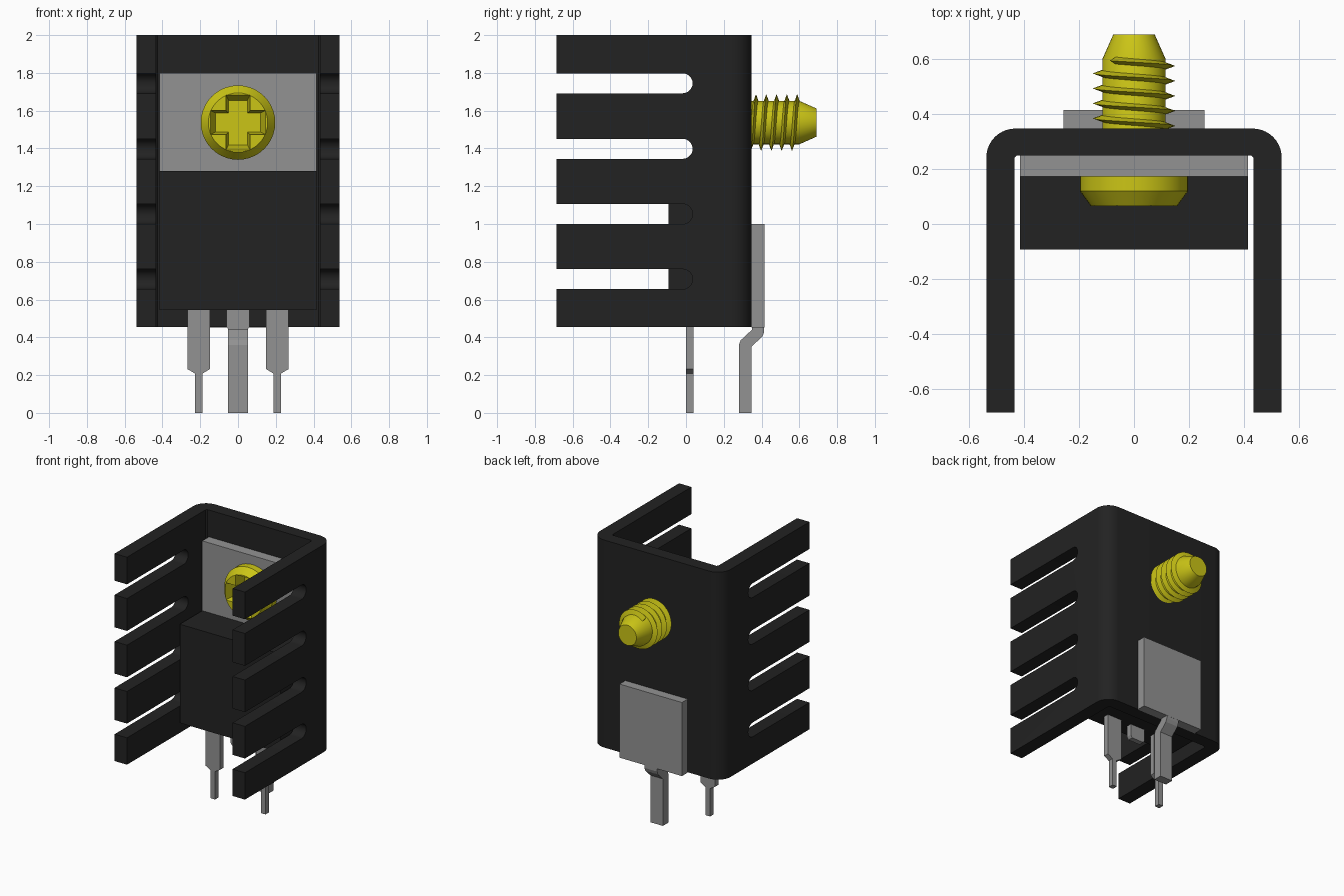
import bpy, bmesh, math
from mathutils import Vector

if "Cube" in bpy.data.objects:
    bpy.data.objects.remove(bpy.data.objects["Cube"], do_unlink=True)


def material(name, rgb):
    m = bpy.data.materials.new(name)
    m.use_nodes = True
    m.diffuse_color = (*rgb, 1)
    m.node_tree.nodes["Principled BSDF"].inputs["Base Color"].default_value = (*rgb, 1)
    return m


BLACK = material("black", (0.016, 0.016, 0.016))
GREY = material("grey metal", (0.29, 0.29, 0.29))
YELLOW = material("yellow metal", (0.6, 0.56, 0.008))


def place(axis, u, v, w):
    return {"x": Vector((w, u, v)), "y": Vector((u, w, v)), "z": Vector((u, v, w))}[axis]


def add_prism(bm, axis, pts, a, b, end_pts=None):
    """Extrude a 2D outline along an axis, optionally to a different end outline."""
    lo = [bm.verts.new(place(axis, u, v, a)) for u, v in pts]
    hi = [bm.verts.new(place(axis, u, v, b)) for u, v in (end_pts or pts)]
    n = len(pts)
    bm.faces.new(lo)
    bm.faces.new(hi[::-1])
    for i in range(n):
        j = (i + 1) % n
        bm.faces.new((lo[i], hi[i], hi[j], lo[j]))


def finish(bm, name, mat, smooth=False):
    bmesh.ops.recalc_face_normals(bm, faces=bm.faces[:])
    me = bpy.data.meshes.new(name)
    bm.to_mesh(me)
    bm.free()
    ob = bpy.data.objects.new(name, me)
    bpy.context.collection.objects.link(ob)
    me.materials.append(mat)
    if smooth:
        activate(ob)
        bpy.ops.object.shade_smooth_by_angle(angle=math.radians(30))
    return ob


def activate(ob):
    bpy.ops.object.select_all(action="DESELECT")
    ob.select_set(True)
    bpy.context.view_layer.objects.active = ob


def prism(name, mat, axis, pts, a, b, smooth=False):
    bm = bmesh.new()
    add_prism(bm, axis, pts, a, b)
    return finish(bm, name, mat, smooth)


def box(name, mat, x, y, z):
    return prism(name, mat, "z", [(x[0], y[0]), (x[1], y[0]), (x[1], y[1]), (x[0], y[1])], *z)


def cut(ob, cutter):
    cutter.hide_render = True
    mod = ob.modifiers.new("cut", "BOOLEAN")
    mod.operation = "DIFFERENCE"
    mod.solver = "EXACT"
    mod.object = cutter
    activate(ob)
    bpy.ops.object.modifier_apply(modifier=mod.name)
    bpy.data.objects.remove(cutter, do_unlink=True)
    bpy.ops.object.shade_smooth_by_angle(angle=math.radians(30))


def arc(cx, cy, r, a0, a1, n):
    angles = [math.radians(a0 + (a1 - a0) * i / n) for i in range(n + 1)]
    return [(cx + r * math.cos(a), cy + r * math.sin(a)) for a in angles]


# Heat sink: U channel with rounded outer corners
W, T, FRONT, BACK, R = 0.537, 0.102, -0.685, 0.347, 0.105
half = [(W - T, FRONT), (W, FRONT)] + arc(W - R, BACK - R, R, 0, 90, 10)
inner = [(W - T, BACK - 0.097 - 0.01), (W - T - 0.01, BACK - 0.097)]
outline = half + [(-x, y) for x, y in half[::-1]]
outline += [(-x, y) for x, y in inner] + inner[::-1]
heat_sink = prism("heat_sink", BLACK, "z", outline, 0.455, 2.0)

# Round-ended slots that split both walls into fins
bm = bmesh.new()
for zc in (0.708, 1.053, 1.398, 1.745):
    r = 0.053
    slot = [(-1, zc - r)] + arc(-0.018, zc, r, -90, 90, 14) + [(-1, zc + r)]
    add_prism(bm, "x", slot, -1, 1)
cut(heat_sink, finish(bm, "slot_cutter", BLACK))

# Transistor package
box("package_body", BLACK, (-0.415, 0.415), (-0.092, 0.172), (0.545, 1.28))
box("package_tab", GREY, (-0.415, 0.415), (0.172, 0.25), (0.545, 1.80))

# Package leads: two stepped outer pins and a trimmed centre stub
for side, s in (("left", 1), ("right", -1)):
    pin = [(-0.019, 0), (0.019, 0), (0.019, 0.208), (0.06, 0.232),
           (0.06, 0.56), (-0.06, 0.56), (-0.06, 0.232), (-0.019, 0.208)]
    prism(side + "_lead", GREY, "y", [(s * (0.208 + x), z) for x, z in pin], 0.0, 0.04)
prism("centre_lead_stub", GREY, "y",
      [(-0.05, 0.44), (0.05, 0.44), (0.062, 0.46), (0.062, 0.56), (-0.062, 0.56), (-0.062, 0.46)],
      0.0, 0.04)

# Mounting plate on the back with its cranked pin
box("mounting_plate", GREY, (-0.257, 0.257), (BACK, 0.415), (0.452, 1.0))
prism("mounting_pin", GREY, "x",
      [(0.28, 0), (0.346, 0), (0.346, 0.35), (0.405, 0.405), (0.414, 0.43), (0.414, 0.455),
       (0.349, 0.455), (0.349, 0.44), (0.29, 0.385), (0.28, 0.36)], -0.052, 0.052)

# Screw: revolved head and shank
SZ = 1.537
profile = [(0.157, 0.065), (0.197, 0.12), (0.197, 0.172), (0.115, 0.172), (0.115, 0.60), (0.075, 0.69)]
bm = bmesh.new()
N = 40
rings = [[bm.verts.new((r * math.cos(math.tau * i / N), y, SZ + r * math.sin(math.tau * i / N)))
          for i in range(N)] for r, y in profile]
for p, q in zip(rings, rings[1:]):
    for i in range(N):
        j = (i + 1) % N
        bm.faces.new((p[i], p[j], q[j], q[i]))
bm.faces.new(rings[0])
bm.faces.new(rings[-1][::-1])
screw = finish(bm, "screw", YELLOW)


# Cross recess in the head, tapering inward
def cross(a, h):
    q = [(a, -h), (a, h), (h, h), (h, a), (-h, a), (-h, h),
         (-a, h), (-a, -h), (-h, -h), (-h, -a), (h, -a), (h, -h)]
    return [(x, SZ + z) for x, z in q]


bm = bmesh.new()
add_prism(bm, "y", cross(0.15, 0.066), 0.055, 0.145, cross(0.118, 0.05))
cut(screw, finish(bm, "recess_cutter", YELLOW))

# Screw thread: V ridge swept along a helix
PITCH, STEPS, TURNS = 0.0545, 32, 4.8
bm = bmesh.new()
end = 2.2
sections = []
for k in range(int(STEPS * TURNS) + 1):
    a = end - math.tau * k / STEPS
    y = 0.594 + PITCH * (a - end) / math.tau
    sections.append([bm.verts.new((r * math.cos(a), y + d, SZ + r * math.sin(a)))
                     for r, d in ((0.11, -0.014), (0.149, 0), (0.11, 0.014))])
for p, q in zip(sections, sections[1:]):
    for i in range(3):
        j = (i + 1) % 3
        bm.faces.new((p[i], p[j], q[j], q[i]))
bm.faces.new(sections[0])
bm.faces.new(sections[-1][::-1])
finish(bm, "screw_thread", YELLOW, smooth=True)
